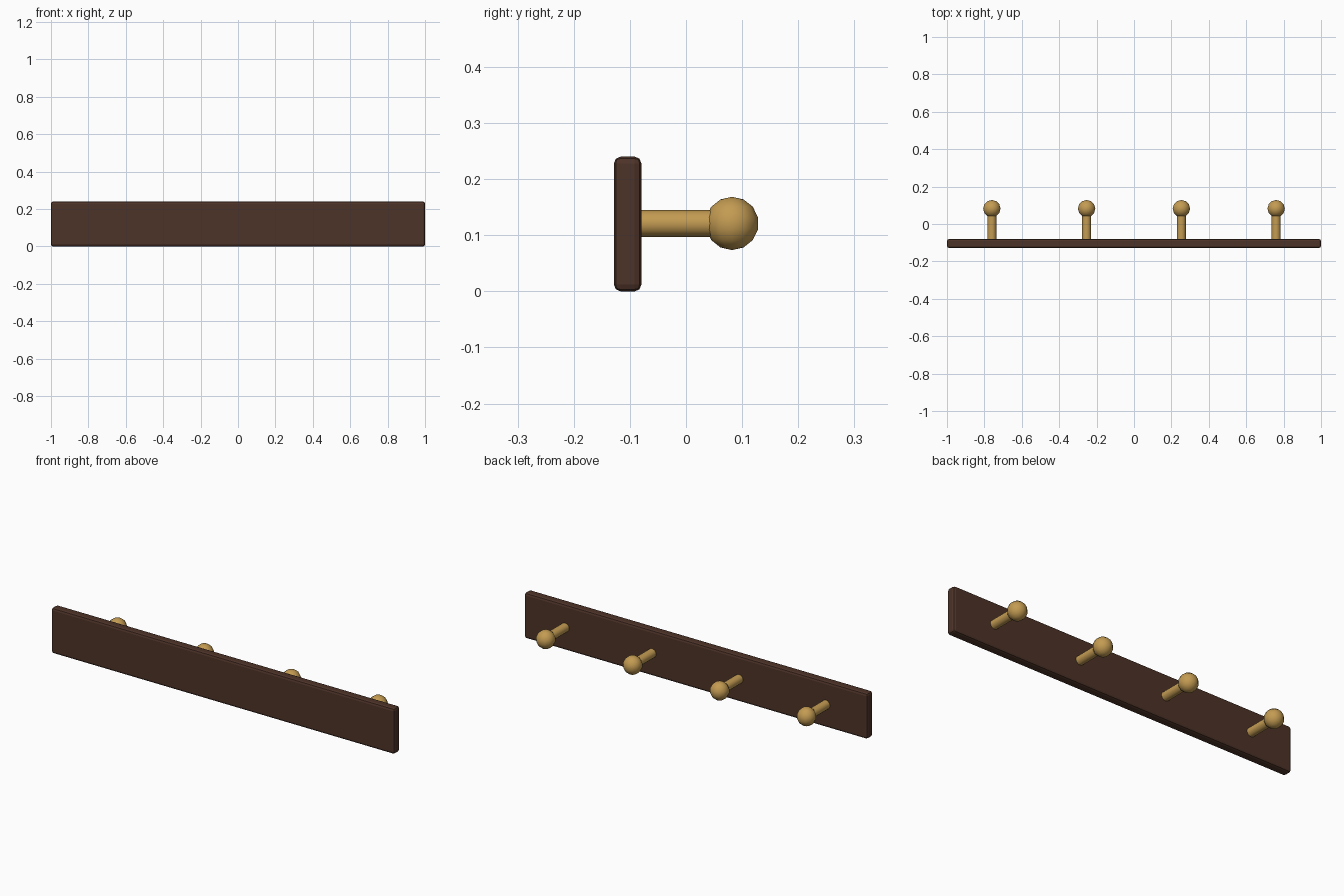
import bpy
import math

if "Cube" in bpy.data.objects:
    bpy.data.objects.remove(bpy.data.objects["Cube"])


def material(name, rgb):
    m = bpy.data.materials.new(name)
    m.diffuse_color = (*rgb, 1)
    m.use_nodes = True
    m.node_tree.nodes["Principled BSDF"].inputs["Base Color"].default_value = m.diffuse_color
    return m


wood = material("dark_wood", (0.075, 0.033, 0.021))
brass = material("brass", (0.55, 0.33, 0.085))


def finish(name, mat):
    ob = bpy.context.object
    ob.name = name
    ob.data.materials.append(mat)
    return ob


BOARD_Y, PEG_Z, KNOB_Y = -0.104, 0.121, 0.082

# Backboard with softened edges
bpy.ops.mesh.primitive_cube_add(size=1, location=(0, BOARD_Y, 0.12))
board = finish("backboard", wood)
board.scale = (2, 0.049, 0.24)
bpy.ops.object.transform_apply(location=False, rotation=False, scale=True)
bevel = board.modifiers.new("soft_edges", "BEVEL")
bevel.width = 0.012
bevel.segments = 2

# Four pegs, each a round shaft ending in a ball knob
for i in range(4):
    x = -0.76 + i * 1.52 / 3
    start, end = BOARD_Y + 0.015, KNOB_Y - 0.015
    bpy.ops.mesh.primitive_cylinder_add(
        vertices=12, radius=0.024, depth=end - start,
        location=(x, (start + end) / 2, PEG_Z), rotation=(math.pi / 2, 0, 0))
    finish(f"peg_shaft_{i + 1}", brass)
    bpy.ops.object.shade_smooth_by_angle(angle=math.radians(40))

    bpy.ops.mesh.primitive_uv_sphere_add(
        segments=12, ring_count=7, radius=0.0475, location=(x, KNOB_Y, PEG_Z))
    finish(f"peg_knob_{i + 1}", brass)
    bpy.ops.object.shade_smooth()
